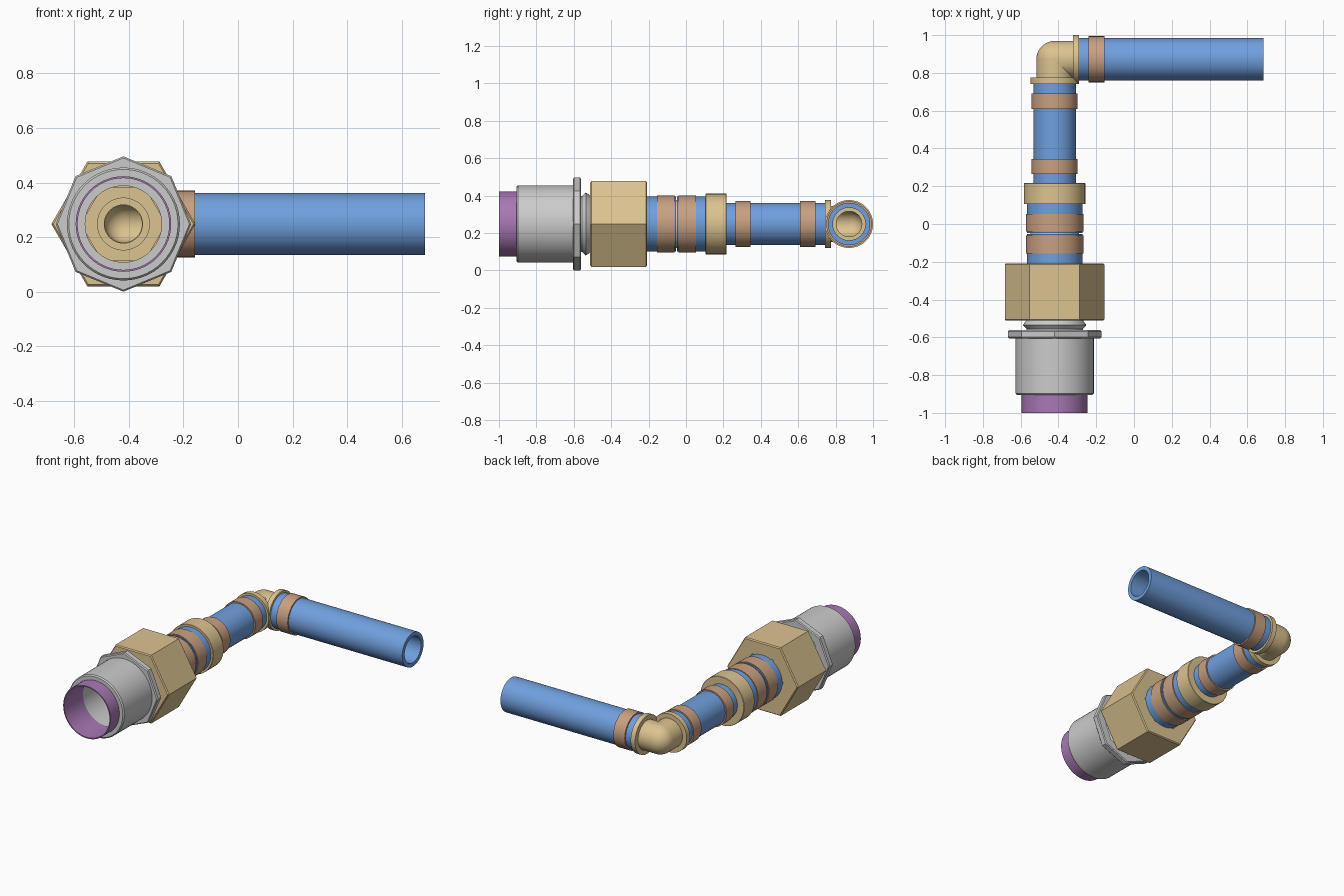
import bpy, bmesh, math
from mathutils import Vector

if "Cube" in bpy.data.objects:
    bpy.data.objects.remove(bpy.data.objects["Cube"])

CX, CY, CZ = -0.42, 0.872, 0.248   # run axis (x, z) and branch axis (y)


def material(name, rgb):
    m = bpy.data.materials.new(name)
    m.diffuse_color = (*rgb, 1)
    m.use_nodes = True
    m.node_tree.nodes["Principled BSDF"].inputs["Base Color"].default_value = m.diffuse_color
    return m


BRASS = material("brass", (0.72, 0.55, 0.28))
COPPER = material("copper", (0.58, 0.35, 0.22))
BLUE = material("blue_plastic", (0.16, 0.35, 0.73))
PURPLE = material("purple_plastic", (0.39, 0.19, 0.46))


def skin(name, rings, mat):
    """Join closed rings of points into a closed, hollow surface."""
    bm = bmesh.new()
    loops = [[bm.verts.new(p) for p in ring] for ring in rings]
    n = len(loops[0])
    for a, b in zip(loops, loops[1:] + loops[:1]):
        for i in range(n):
            j = (i + 1) % n
            bm.faces.new((a[i], a[j], b[j], b[i]))
    bmesh.ops.remove_doubles(bm, verts=bm.verts, dist=1e-5)
    bmesh.ops.recalc_face_normals(bm, faces=bm.faces)
    mesh = bpy.data.meshes.new(name)
    bm.to_mesh(mesh)
    bm.free()
    ob = bpy.data.objects.new(name, mesh)
    bpy.context.collection.objects.link(ob)
    if mat:
        mesh.materials.append(mat)
    bpy.ops.object.select_all(action='DESELECT')
    ob.select_set(True)
    bpy.context.view_layer.objects.active = ob
    bpy.ops.object.shade_smooth_by_angle(angle=math.radians(28))
    return ob


def lathe(name, profile, mat=None, n=56, axis='Y'):
    """Turn a closed (position, radius) profile around the run (Y) or branch (X)."""
    rings = []
    for s, r in profile:
        ring = []
        for i in range(n):
            t = 2 * math.pi * i / n
            c, z = r * math.cos(t), CZ + r * math.sin(t)
            ring.append((CX + c, s, z) if axis == 'Y' else (s, CY + c, z))
        rings.append(ring)
    return skin(name, rings, mat)


def tube(name, a, b, r_out, r_in, mat=None, n=56, axis='Y', bev=0.0):
    prof = [(a, r_in), (a, r_out - bev), (a + bev, r_out),
            (b - bev, r_out), (b, r_out - bev), (b, r_in)]
    if bev == 0:
        prof = [(a, r_in), (a, r_out), (b, r_out), (b, r_in)]
    return lathe(name, prof, mat, n, axis)


# Inlet: purple pipe, grey socket, octagonal flange
tube("inlet_pipe", -1.0, -0.80, 0.175, 0.168, PURPLE)
lathe("socket_body", [(-0.905, 0.172), (-0.905, 0.20), (-0.897, 0.207), (-0.60, 0.207),
                      (-0.565, 0.15), (-0.555, 0.15), (-0.535, 0.168), (-0.51, 0.15),
                      (-0.50, 0.15), (-0.50, 0.14), (-0.58, 0.14), (-0.58, 0.172)])
tube("socket_flange", -0.605, -0.562, 0.248, 0.19, None, 8, bev=0.006)

# Brass union nut with its inner sleeve
tube("union_nut", -0.512, -0.208, 0.264, 0.155, BRASS, 6, bev=0.007)
lathe("union_sleeve", [(-0.50, 0.095), (-0.50, 0.142), (-0.48, 0.16), (-0.22, 0.16),
                       (-0.22, 0.128), (0.15, 0.128), (0.15, 0.07), (-0.49, 0.07),
                       (-0.49, 0.095)], BRASS)

# Large blue pipe stubs and the reducing collar
tube("large_pipe_1", -0.215, -0.053, 0.147, 0.127, BLUE)
tube("large_pipe_2", -0.047, 0.12, 0.147, 0.127, BLUE)
tube("reducer_collar", 0.105, 0.217, 0.162, 0.07, BRASS, bev=0.002)

# Small blue pipes
tube("run_pipe", 0.21, 0.745, 0.113, 0.087, BLUE)
tube("branch_pipe", -0.295, 0.685, 0.113, 0.087, BLUE, axis='X')

# Copper crimp rings
for i, (a, b, r, axis) in enumerate([(-0.155, -0.062, 0.152, 'Y'), (-0.04, 0.054, 0.152, 'Y'),
                                     (0.265, 0.345, 0.122, 'Y'), (0.61, 0.692, 0.122, 'Y'),
                                     (-0.242, -0.157, 0.122, 'X')]):
    tube(f"crimp_ring_{i + 1}", a, b, r, r - 0.02, COPPER, axis=axis)

# Brass elbow: barb, flange, mitred inner corner, ball-shaped outer corner, hollow bore
N, STEPS = 56, 12
OUTER = [(0.27, 0.088), (0.13, 0.088), (0.13, 0.128), (0.097, 0.128), (0.097, 0.097)]
corner = Vector((CX, CY, CZ))


def leg_ring(s, r, turned):
    d = Vector((1, 0, 0)) if turned else Vector((0, -1, 0))
    out = Vector((0, 1, 0)) if turned else Vector((-1, 0, 0))
    ts = [2 * math.pi * i / N for i in range(N)]
    return [corner + d * s + out * r * math.cos(t) + Vector((0, 0, r * math.sin(t))) for t in ts]


def corner_rings(r):
    rings = []
    for k in range(STEPS + 1):
        a = math.pi / 2 * k / STEPS
        ring = []
        for i in range(N):
            t = 2 * math.pi * i / N
            c, z = r * math.cos(t), r * math.sin(t)
            off = (-c * math.cos(a), c * math.sin(a), z) if c > 0 else (-c, c, z)
            ring.append(corner + Vector(off))
        rings.append(ring)
    return rings


rings = [leg_ring(s, r, False) for s, r in OUTER] + corner_rings(0.097)
rings += [leg_ring(s, r, True) for s, r in reversed(OUTER)]
rings += [leg_ring(0.27, 0.068, True)] + corner_rings(0.068)[::-1] + [leg_ring(0.27, 0.068, False)]
skin("elbow", rings, BRASS)
